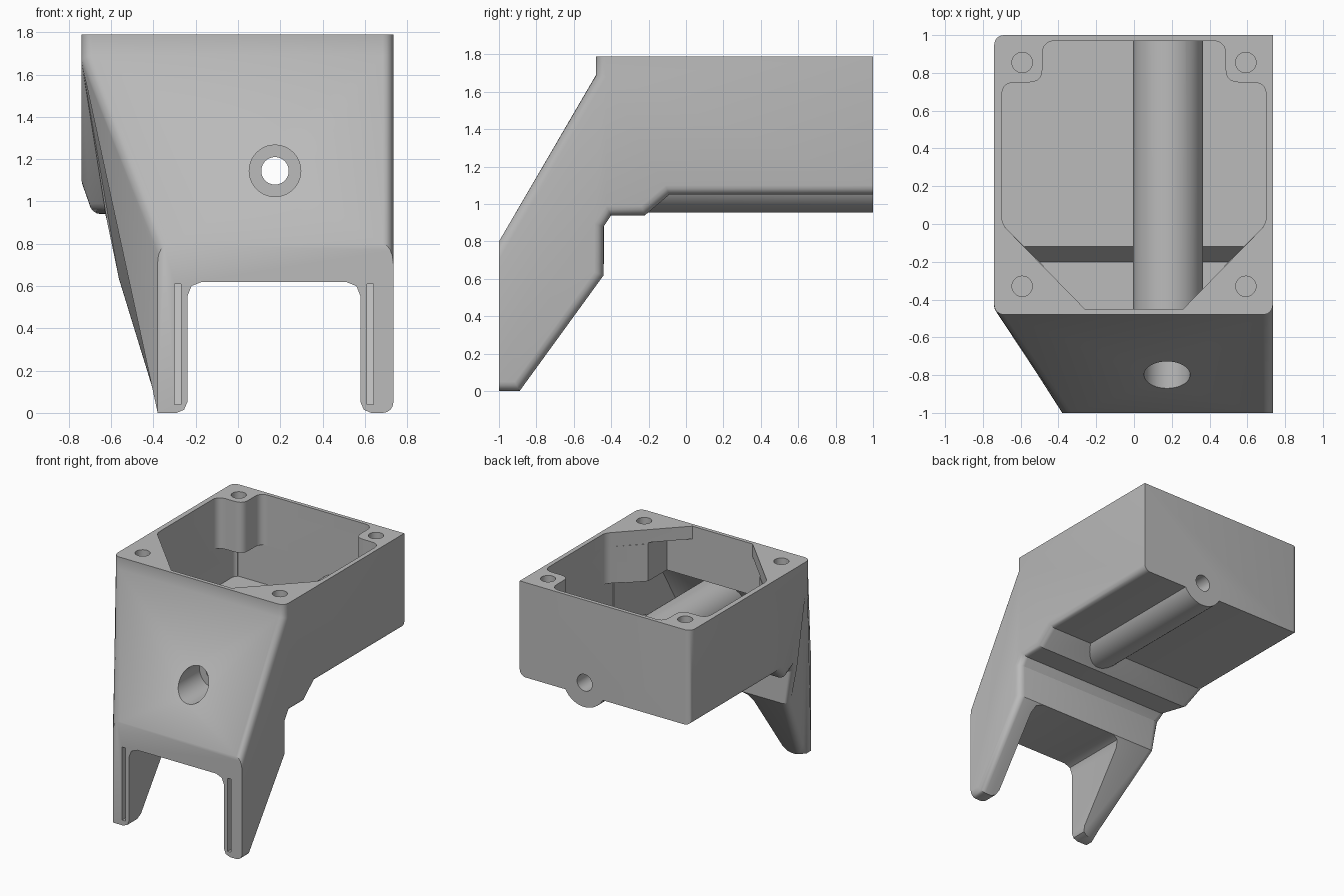
import bpy, bmesh, math
from mathutils import Vector

cube = bpy.data.objects.get("Cube")
if cube:
    bpy.data.objects.remove(cube, do_unlink=True)

grey = bpy.data.materials.new("plain grey")
grey.use_nodes = True
COLOUR = (0.5, 0.5, 0.5, 1)
grey.diffuse_color = COLOUR
grey.node_tree.nodes["Principled BSDF"].inputs["Base Color"].default_value = COLOUR


def finish(bm, name):
    bmesh.ops.recalc_face_normals(bm, faces=bm.faces)
    mesh = bpy.data.meshes.new(name)
    bm.to_mesh(mesh)
    bm.free()
    mesh.materials.append(grey)
    obj = bpy.data.objects.new(name, mesh)
    bpy.context.collection.objects.link(obj)
    return obj


def tapered(name, profile, right, flat_from, rounded=None):
    """Side profile of (y, z, left x), closed by a flat face at x = right.
    The left side is flat from flat_from on and fans out from the last point before it."""
    bm = bmesh.new()
    n = len(profile)
    L = [bm.verts.new((x, y, z)) for y, z, x in profile]
    R = [bm.verts.new((right, y, z)) for y, z, x in profile]
    for i in range(n):
        j = (i + 1) % n
        bm.faces.new((L[i], L[j], R[j], R[i]))
    bm.faces.new(R)
    bm.faces.new(L[flat_from:])
    for i in range(flat_from):
        bm.faces.new((L[-1], L[i], L[i + 1]))
    bmesh.ops.recalc_face_normals(bm, faces=bm.faces)
    if rounded:
        left_ids, right_ids = rounded
        edges = [bm.edges.get((V[i], V[(i + 1) % n]))
                 for V, ids in ((L, left_ids), (R, right_ids)) for i in ids]
        bmesh.ops.bevel(bm, geom=edges, offset=0.05, segments=4, profile=0.5,
                        affect='EDGES', clamp_overlap=False)
    return finish(bm, name)


def prism(name, points, axis, low, high):
    """Extrude a flat outline along x, y or z."""
    def place(p, t):
        c = list(p)
        c.insert(axis, t)
        return c
    bm = bmesh.new()
    face = bm.faces.new([bm.verts.new(place(p, low)) for p in points])
    out = bmesh.ops.extrude_face_region(bm, geom=[face])
    move = Vector(place((0, 0), high - low))
    bmesh.ops.translate(bm, vec=move,
                        verts=[v for v in out["geom"] if isinstance(v, bmesh.types.BMVert)])
    return finish(bm, name)


def circle(cx, cy, r, n=40):
    return [(cx + r * math.cos(2 * math.pi * i / n),
             cy + r * math.sin(2 * math.pi * i / n)) for i in range(n)]


def rounded_outline(corners, steps=5):
    """Outline from (x, y, radius) corners, with softened corners."""
    result = []
    for i, (x, y, r) in enumerate(corners):
        p = Vector((x, y))
        if r == 0:
            result.append((x, y))
            continue
        a = Vector(corners[i - 1][:2])
        b = Vector(corners[(i + 1) % len(corners)][:2])
        a = p + (a - p).normalized() * r
        b = p + (b - p).normalized() * r
        for k in range(steps + 1):
            t = k / steps
            result.append(tuple(a * (1 - t) ** 2 + p * 2 * t * (1 - t) + b * t * t))
    return result


def combine(target, other, operation='DIFFERENCE'):
    mod = target.modifiers.new("combine", 'BOOLEAN')
    mod.operation = operation
    mod.solver = 'EXACT'
    mod.object = other
    bpy.context.view_layer.objects.active = target
    bpy.ops.object.modifier_apply(modifier=mod.name)
    bpy.data.objects.remove(other, do_unlink=True)


# Outer housing with sloped front, legs and stepped underside
housing = tapered("housing", [
    (-1, 0.8, -.38), (-1, 0, -.38), (-.89, 0, -.38), (-.44, .62, -.57),
    (-.44, .88, -.61), (-.40, .94, -.64), (-.22, .94, -.70), (-.09, 1.05, -.74),
    (1, 1.05, -.74), (1, 1.79, -.74), (-.48, 1.79, -.74), (-.48, 1.69, -.74)],
    .735, 7, ([2, 3, 4, 5, 6, 7, 8, 10, 11], [1, 2, 3, 4, 5, 6, 7, 10, 11]))

# Hollow interior
combine(housing, tapered("front_hollow", [
    (-.95, .8, -.33), (-.95, .68, -.33), (-.48, .68, -.50), (-.47, .98, -.56),
    (-.2, .98, -.63), (-.12, 1.09, -.68), (.97, 1.09, -.68), (.97, 1.39, -.68),
    (-.60, 1.39, -.57)], .69, 5))
main = rounded_outline([(-.7, -.1, 0), (.7, -.1, 0), (.7, .97, .05), (-.7, .97, .05)])
combine(housing, prism("main_hollow", main, 2, 1.09, 1.395))


def opening(front):
    half = [(.7, 0, .04), (.7, .75, .07), (.485, .75, .07), (.485, .97, .07)]
    right = front + half
    return rounded_outline(right + [(-x, y, r) for x, y, r in reversed(right)])


# Opening between the screw posts, then the thin chamfered rim
combine(housing, prism("post_opening", opening([(.48, -.45, 0), (.48, -.22, 0)]), 2, 1.385, 1.69))
combine(housing, prism("rim_opening", opening([(.26, -.45, 0)]), 2, 1.68, 1.9))

# Lengthwise tube, its front end following the slope
tube = prism("tube", circle(.18, 1.14, .185, 48), 1, -.6, 1)
for v in tube.data.vertices:
    if v.co.y < 0:
        v.co.y = -.98 + (v.co.z - .8) * .584
combine(housing, tube, 'UNION')
combine(housing, prism("tube_bore", circle(.175, 1.145, .065), 1, -1.2, 1.2))
combine(housing, prism("front_recess", circle(.175, 1.145, .122), 1, -1.2, -.55))

# Gap between the legs, flared at the feet
MID = .17
side = [(.48, -.05), (.46, 0), (.425, .015), (.41, .05), (.41, .55), (.39, .6), (.34, .62)]
gap = [(MID + x, z) for x, z in side] + [(MID - x, z) for x, z in reversed(side)]
combine(housing, prism("leg_gap", gap, 1, -1.3, .5))

# Narrow slot inside each leg
slot = [(-1.1, .04), (-.92, .04), (-.51, .61), (-1.1, .61)]
for x in (-.30, .61):
    combine(housing, prism("leg_slot", slot, 0, x, x + .03))

# Screw holes in the four posts
for x in (-.592, .592):
    for y in (-.33, .855):
        combine(housing, prism("screw_hole", circle(x, y, .054, 28), 2, 1.45, 1.9))

bpy.ops.object.select_all(action='DESELECT')
housing.select_set(True)
bpy.context.view_layer.objects.active = housing
bpy.ops.object.shade_smooth_by_angle(angle=math.radians(32))
